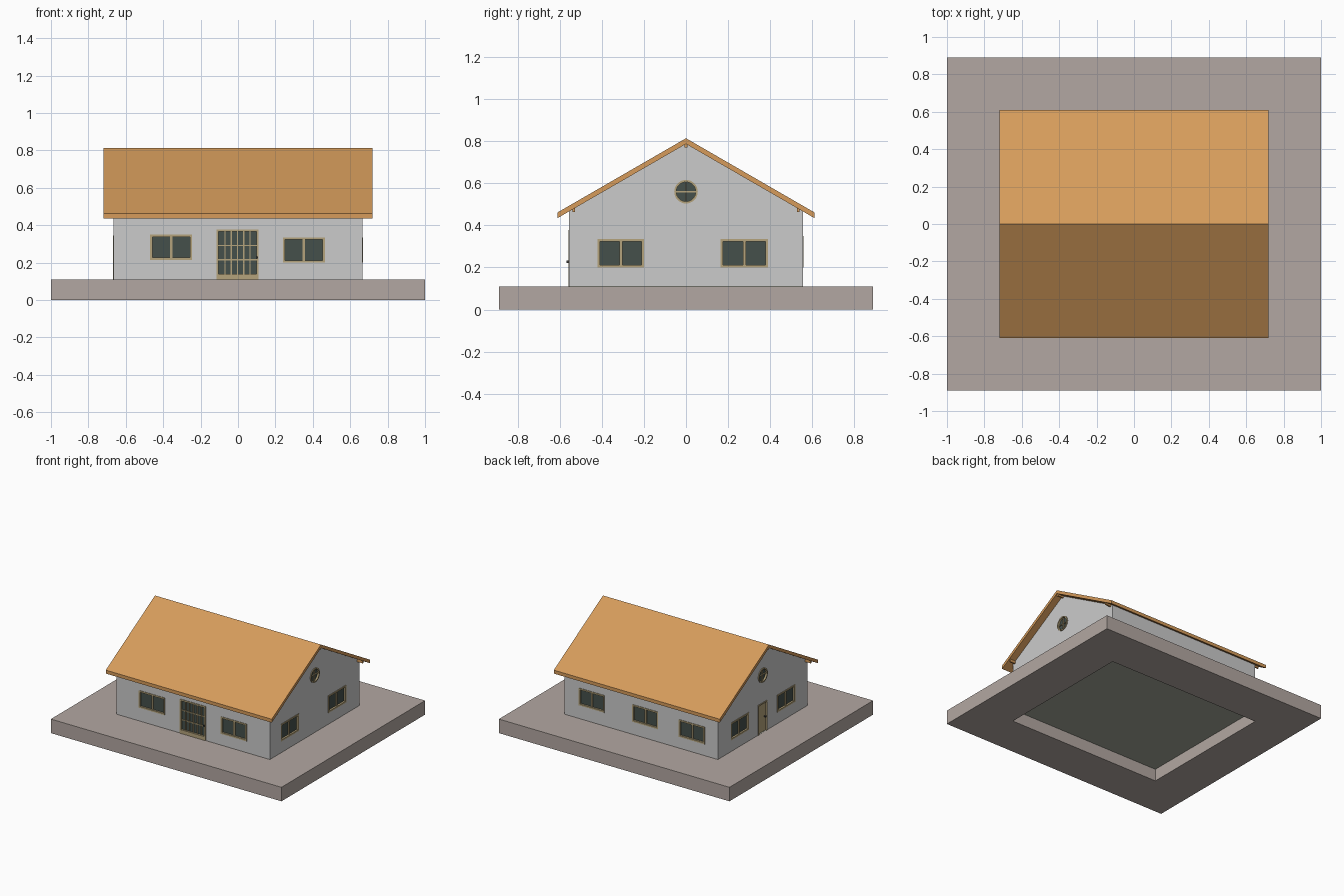
import bpy, bmesh, math
from mathutils import Matrix, Vector

if "Cube" in bpy.data.objects:
    bpy.data.objects.remove(bpy.data.objects["Cube"])

HX, HY = 0.665, 0.555            # half size of the house footprint
SLOPE = math.tan(math.radians(30))


def material(name, rgb):
    m = bpy.data.materials.new(name)
    m.diffuse_color = (*rgb, 1)
    m.use_nodes = True
    m.node_tree.nodes["Principled BSDF"].inputs["Base Color"].default_value = m.diffuse_color
    return m


STONE = material("stone", (0.45, 0.39, 0.36))
ORANGE = material("roof_orange", (0.67, 0.33, 0.105))
WOOD = material("beige_wood", (0.46, 0.37, 0.20))
GLASS = material("dark_glass", (0.06, 0.08, 0.07))
FLOOR = material("floor_green_grey", (0.38, 0.40, 0.33))
DARK = material("dark_metal", (0.05, 0.05, 0.05))


def box(bm, x0, x1, y0, y1, z0, z1):
    mat = Matrix.Translation(((x0 + x1) / 2, (y0 + y1) / 2, (z0 + z1) / 2)) @ \
        Matrix.Diagonal((x1 - x0, y1 - y0, z1 - z0, 1))
    bmesh.ops.create_cube(bm, size=1, matrix=mat)


def prism(bm, profile, hx):
    """Extrude a (y, z) profile from -hx to hx along x."""
    face = bm.faces.new([bm.verts.new((-hx, y, z)) for y, z in profile])
    ext = bmesh.ops.extrude_face_region(bm, geom=[face])
    verts = [v for v in ext["geom"] if isinstance(v, bmesh.types.BMVert)]
    bmesh.ops.translate(bm, verts=verts, vec=(2 * hx, 0, 0))


def finish(bm, name, mat=None, matrix=None):
    if matrix:
        bm.transform(matrix)
    bmesh.ops.recalc_face_normals(bm, faces=bm.faces[:])
    me = bpy.data.meshes.new(name)
    bm.to_mesh(me)
    bm.free()
    ob = bpy.data.objects.new(name, me)
    bpy.context.collection.objects.link(ob)
    if mat:
        me.materials.append(mat)
    return ob


def make_box(name, mat, dims, matrix=None):
    bm = bmesh.new()
    box(bm, *dims)
    return finish(bm, name, mat, matrix)


def cut(ob, cutter):
    cutter.hide_render = True
    cutter.hide_viewport = True
    mod = ob.modifiers.new("cut", 'BOOLEAN')
    mod.operation = 'DIFFERENCE'
    mod.solver = 'EXACT'
    mod.object = cutter


# wall planes: local x runs along the wall, local -y points outward
def wall(deg, dist):
    return Matrix.Rotation(math.radians(deg), 4, 'Z') @ Matrix.Translation((0, -dist, 0))


FRONT, RIGHT, BACK, LEFT = wall(0, HY), wall(90, HX), wall(180, HY), wall(-90, HX)
openings = bmesh.new()


def opening(plane, x0, x1, z0, z1):
    tmp = bmesh.new()
    box(tmp, x0, x1, -0.05, 0.05, z0, z1)
    tmp.transform(plane)
    me = bpy.data.meshes.new("tmp")
    tmp.to_mesh(me)
    tmp.free()
    openings.from_mesh(me)
    bpy.data.meshes.remove(me)


def glazed(name, plane, x0, x1, z0, z1, cols, rows=1, bar=0.014, edge=0.012, foot=0.012):
    """Framed opening with glazing bars and a recessed pane."""
    opening(plane, x0, x1, z0, z1)
    bm = bmesh.new()
    d = (-0.004, 0.022)
    box(bm, x0, x0 + edge, *d, z0, z1)
    box(bm, x1 - edge, x1, *d, z0, z1)
    box(bm, x0 + edge, x1 - edge, *d, z1 - edge, z1)
    box(bm, x0 + edge, x1 - edge, *d, z0, z0 + foot)
    a, b, c, e = x0 + edge, x1 - edge, z0 + foot, z1 - edge
    for i in range(1, cols):
        x = a + (b - a) * i / cols
        box(bm, x - bar / 2, x + bar / 2, 0.002, 0.02, c, e)
    for i in range(1, rows):
        z = c + (e - c) * i / rows
        box(bm, a, b, 0.003, 0.02, z - bar / 2, z + bar / 2)
    finish(bm, name + "_frame", WOOD, plane)
    make_box(name + "_glass", GLASS, (a, b, 0.01, 0.014, c, e), plane)


def round_window(name, plane, z, r):
    place = plane @ Matrix.Translation((0, 0, z))
    flat = place @ Matrix.Rotation(math.pi / 2, 4, 'X')
    bmesh.ops.create_cone(openings, cap_ends=True, segments=32, radius1=r - 0.004,
                          radius2=r - 0.004, depth=0.1, matrix=flat)
    # ring: square section spun round the window axis
    bm = bmesh.new()
    section = [(r - 0.01, -0.006), (r, -0.006), (r, 0.004), (r - 0.01, 0.02)]
    vs = [bm.verts.new((x, y, 0)) for x, y in section]
    es = [bm.edges.new((vs[i], vs[(i + 1) % 4])) for i in range(4)]
    bmesh.ops.spin(bm, geom=vs + es, cent=(0, 0, 0), axis=(0, 1, 0),
                   angle=2 * math.pi, steps=32)
    bmesh.ops.remove_doubles(bm, verts=bm.verts[:], dist=1e-5)
    ring = finish(bm, name + "_ring", WOOD, place)
    bpy.ops.object.select_all(action='DESELECT')
    ring.select_set(True)
    bpy.context.view_layer.objects.active = ring
    bpy.ops.object.shade_smooth_by_angle()
    bm = bmesh.new()
    k = r - 0.008
    box(bm, -0.003, 0.003, 0, 0.015, -k, k)
    box(bm, -k, k, 0.001, 0.014, -0.003, 0.003)
    finish(bm, name + "_bars", WOOD, place)
    bm = bmesh.new()
    bmesh.ops.create_cone(bm, cap_ends=True, segments=32, radius1=k, radius2=k, depth=0.004)
    finish(bm, name + "_glass", GLASS, place @ Matrix.Translation((0, 0.01, 0)) @
           Matrix.Rotation(math.pi / 2, 4, 'X'))


# plinth with a hole under the house, closed by the floor
plinth = make_box("plinth", STONE, (-1, 1, -0.89, 0.89, 0, 0.11))
cut(plinth, make_box("plinth_cutter", None, (-HX, HX, -HY, HY, -0.1, 0.2)))
make_box("floor", FLOOR, (-HX, HX, -HY, HY, 0.095, 0.111))

# windows and doors on the four walls
glazed("front_window_left", FRONT, -0.47, -0.245, 0.215, 0.35, 2)
glazed("front_window_right", FRONT, 0.24, 0.465, 0.20, 0.335, 2)
glazed("front_door", FRONT, -0.115, 0.11, 0.11, 0.378, 6, 3, bar=0.006, foot=0.03)
make_box("front_door_handle", DARK, (0.096, 0.107, -0.014, 0, 0.222, 0.232), FRONT)
glazed("right_window_front", RIGHT, -0.42, -0.20, 0.20, 0.335, 2)
glazed("right_window_back", RIGHT, 0.165, 0.39, 0.20, 0.335, 2)
for i, (c, top) in enumerate([(-0.43, 0.35), (0.035, 0.345), (0.44, 0.335)]):
    glazed(f"back_window_{i + 1}", BACK, c - 0.112, c + 0.112, top - 0.135, top, 2)
glazed("left_window_back", LEFT, -0.395, -0.173, 0.20, 0.335, 2)
glazed("left_window_front", LEFT, 0.178, 0.40, 0.20, 0.335, 2)
round_window("right_round_window", RIGHT, 0.56, 0.056)
round_window("left_round_window", LEFT, 0.56, 0.056)

# plain side door in its frame
opening(LEFT, -0.06, 0.055, 0.11, 0.345)
bm = bmesh.new()
box(bm, -0.06, -0.05, -0.004, 0.022, 0.11, 0.345)
box(bm, 0.045, 0.055, -0.004, 0.022, 0.11, 0.345)
box(bm, -0.05, 0.045, -0.004, 0.022, 0.335, 0.345)
finish(bm, "side_door_frame", WOOD, LEFT)
make_box("side_door", WOOD, (-0.05, 0.045, 0.008, 0.018, 0.11, 0.335), LEFT)
make_box("side_door_handle", DARK, (0.03, 0.04, -0.004, 0.008, 0.218, 0.228), LEFT)

# hollow gabled walls
APEX = 0.788
eave = APEX - HY * SLOPE
bm = bmesh.new()
prism(bm, [(-HY, 0.11), (HY, 0.11), (HY, eave), (0, APEX), (-HY, eave)], HX)
walls = finish(bm, "walls")
bm = bmesh.new()
iy = HY - 0.03
prism(bm, [(-iy, 0.05), (iy, 0.05), (iy, 0.6), (0, 0.9), (-iy, 0.6)], HX - 0.03)
cut(walls, finish(bm, "room_cutter"))
cut(walls, finish(openings, "opening_cutter"))

# thin gabled roof
RY, T = 0.61, 0.027
top, low = 0.814, 0.814 - RY * SLOPE
bm = bmesh.new()
prism(bm, [(-RY, low), (0, top), (RY, low), (RY, low - T), (0, top - T), (-RY, low - T)], 0.72)
finish(bm, "roof", ORANGE)

# purlins carrying the gable overhang
for name, y, z0, z1 in [("ridge_purlin", 0, 0.77, 0.795),
                        ("front_purlin", -0.533, 0.463, 0.487),
                        ("back_purlin", 0.533, 0.463, 0.487)]:
    make_box(name, ORANGE, (-0.712, 0.712, y - 0.006, y + 0.006, z0, z1))
